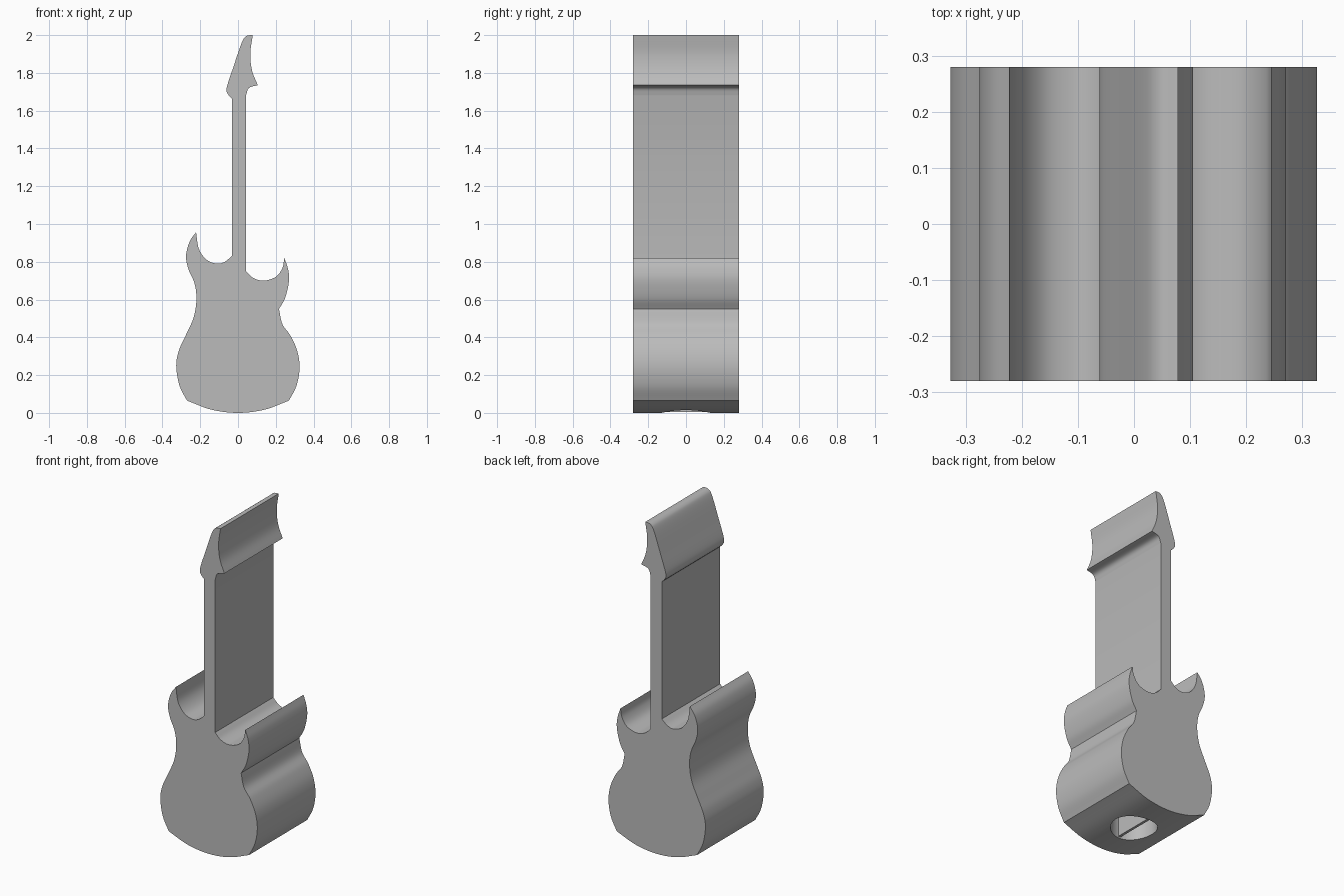
import bpy
import bmesh
from mathutils import Vector

if "Cube" in bpy.data.objects:
    bpy.data.objects.remove(bpy.data.objects["Cube"], do_unlink=True)

HALF_DEPTH = 0.28
HOLE_RADIUS = 0.13
HOLE_DEPTH = 0.16

grey = bpy.data.materials.new("plain grey")
grey.use_nodes = True
grey.diffuse_color = (0.5, 0.5, 0.5, 1)
grey.node_tree.nodes["Principled BSDF"].inputs["Base Color"].default_value = grey.diffuse_color


def smooth_run(points, steps=6):
    """Catmull-Rom curve through the points, leaving out the last one."""
    pts = [Vector(p) for p in points]
    padded = [2 * pts[0] - pts[1]] + pts + [2 * pts[-1] - pts[-2]]
    result = []
    for a, b, c, d in zip(padded, padded[1:], padded[2:], padded[3:]):
        for i in range(steps):
            t = i / steps
            result.append(0.5 * (2 * b + (c - a) * t
                                 + (2 * a - 5 * b + 4 * c - d) * t ** 2
                                 + (3 * b - a - 3 * c + d) * t ** 3))
    return result


def add_object(name, bm):
    mesh = bpy.data.meshes.new(name)
    bmesh.ops.recalc_face_normals(bm, faces=bm.faces)
    bm.to_mesh(mesh)
    bm.free()
    mesh.materials.append(grey)
    obj = bpy.data.objects.new(name, mesh)
    bpy.context.collection.objects.link(obj)
    return obj


def extrude_profile(name, outline, half_depth):
    """Front outline in x and z, pushed through from front to back."""
    bm = bmesh.new()
    front = bm.faces.new([bm.verts.new((p.x, -half_depth, p.y)) for p in outline])
    grown = bmesh.ops.extrude_face_region(bm, geom=[front], use_keep_orig=True)
    moved = [v for v in grown["geom"] if isinstance(v, bmesh.types.BMVert)]
    bmesh.ops.translate(bm, verts=moved, vec=(0, 2 * half_depth, 0))
    return add_object(name, bm)


# Outline runs, each ending at a sharp corner
bottom = [(-.27, .065), (-.14, .017), (0, 0), (.14, .017), (.27, .065)]
left_bout = [(.27, .065), (.31, .145), (.326, .24), (.313, .33), (.277, .41),
             (.235, .47), (.217, .55)]
left_horn = [(.217, .55), (.25, .61), (.27, .70), (.264, .765), (.245, .82)]
left_cutaway = [(.245, .82), (.235, .767), (.2, .72), (.135, .70), (.08, .715), (.042, .75)]
neck_left = [(.042, .75), (.042, 1.68)]
head_hook = [(.042, 1.68), (.058, 1.72), (.105, 1.735)]
head_left = [(.105, 1.735), (.075, 1.81), (.065, 1.9), (.078, 2)]
head_right = [(.078, 2), (.045, 1.995), (.02, 1.96), (-.025, 1.83), (-.06, 1.72),
              (-.052, 1.685), (-.033, 1.665)]
neck_right = [(-.033, 1.665), (-.033, .83)]
right_cutaway = [(-.033, .83), (-.07, .8), (-.11, .79), (-.165, .81), (-.207, .868),
                 (-.222, .957)]
right_side = [(-.222, .957), (-.257, .905), (-.275, .83), (-.262, .76), (-.23, .685),
              (-.22, .6), (-.235, .505), (-.277, .41), (-.313, .33), (-.327, .25),
              (-.31, .145), (-.27, .065)]

outline = []
for run in (bottom, left_bout, left_horn, left_cutaway, neck_left, head_hook,
            head_left, head_right, neck_right, right_cutaway, right_side):
    outline += smooth_run(run, 1 if len(run) == 2 else 6)

guitar = extrude_profile("guitar_block", outline, HALF_DEPTH)

# Round recess in the underside
bm = bmesh.new()
bmesh.ops.create_cone(bm, cap_ends=True, segments=48, radius1=HOLE_RADIUS,
                      radius2=HOLE_RADIUS, depth=2 * HOLE_DEPTH)
cutter = add_object("recess_cutter", bm)
cutter.hide_render = True
hole = guitar.modifiers.new("recess", "BOOLEAN")
hole.operation = "DIFFERENCE"
hole.solver = "EXACT"
hole.object = cutter
bpy.context.view_layer.objects.active = guitar
guitar.select_set(True)
bpy.ops.object.modifier_apply(modifier=hole.name)
bpy.data.objects.remove(cutter, do_unlink=True)

# Thin grip bar across the recess
bm = bmesh.new()
bmesh.ops.create_cube(bm, size=1)
bmesh.ops.scale(bm, verts=bm.verts, vec=(0.016, 2 * HOLE_RADIUS - 0.01, HOLE_DEPTH))
bmesh.ops.translate(bm, verts=bm.verts, vec=(0, 0, HOLE_DEPTH / 2 + 0.006))
add_object("recess_grip", bm)

bpy.ops.object.select_all(action="DESELECT")
guitar.select_set(True)
bpy.context.view_layer.objects.active = guitar
bpy.ops.object.shade_smooth_by_angle(angle=0.52)
